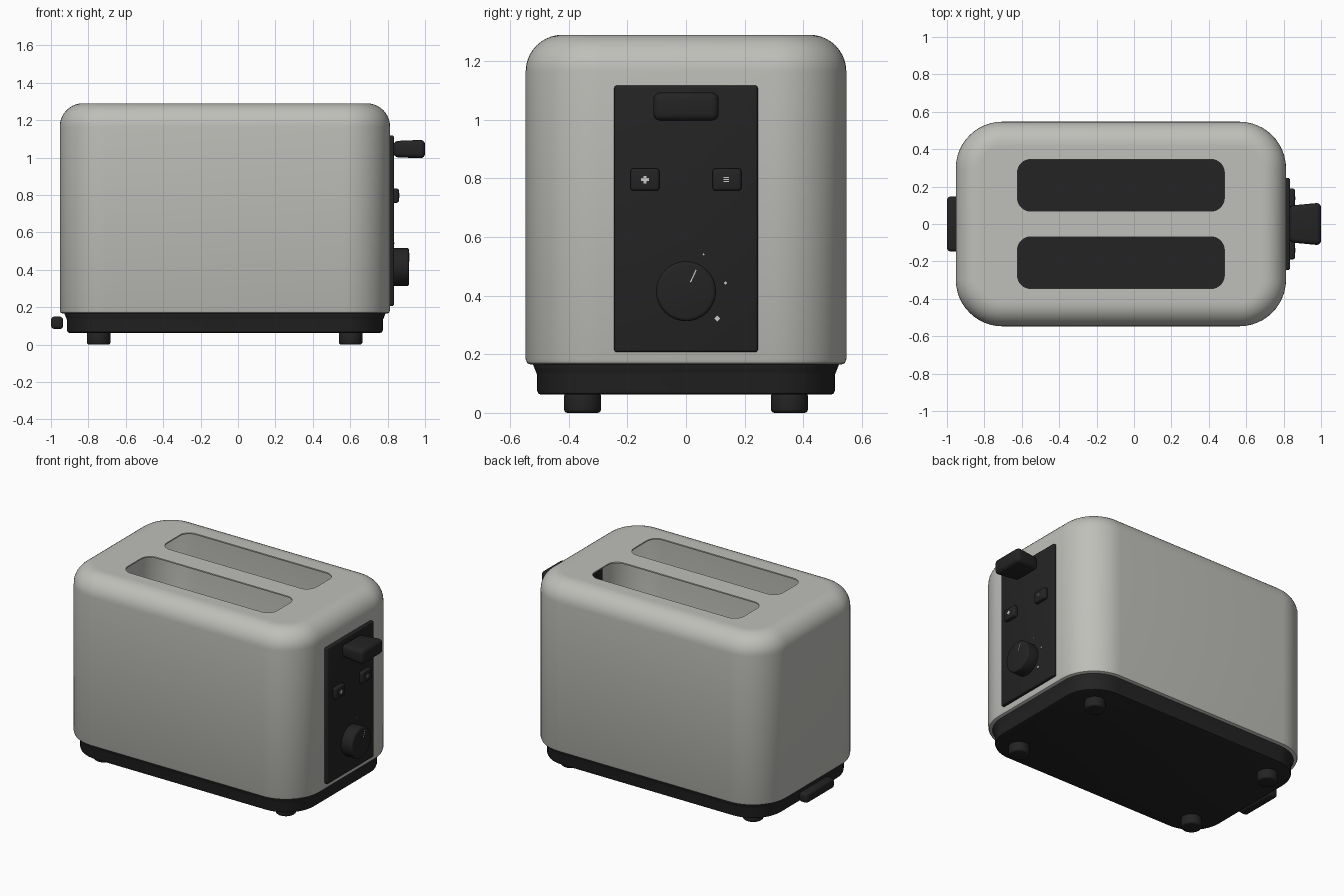
import bpy, bmesh
from math import sin, cos, pi, radians
from mathutils import Matrix, Vector

cube = bpy.data.objects.get("Cube")
if cube:
    bpy.data.objects.remove(cube, do_unlink=True)


def material(name, color, rough):
    m = bpy.data.materials.new(name)
    m.use_nodes = True
    m.diffuse_color = (*color, 1)
    bsdf = m.node_tree.nodes["Principled BSDF"]
    bsdf.inputs["Base Color"].default_value = (*color, 1)
    bsdf.inputs["Roughness"].default_value = rough
    return m


STEEL = material("warm grey metal", (0.52, 0.52, 0.49), 0.4)
BLACK = material("black plastic", (0.017, 0.017, 0.017), 0.5)
PRINT = material("light grey print", (0.6, 0.6, 0.6), 0.6)

MID_X = -0.07   # centre of the housing along x
FACE_X = 0.835  # outer surface of the control panel


def finish(name, bm, mat, thickness=0):
    bmesh.ops.recalc_face_normals(bm, faces=bm.faces)
    mesh = bpy.data.meshes.new(name)
    bm.to_mesh(mesh)
    bm.free()
    mesh.materials.append(mat)
    ob = bpy.data.objects.new(name, mesh)
    bpy.context.collection.objects.link(ob)
    bpy.ops.object.select_all(action='DESELECT')
    ob.select_set(True)
    bpy.context.view_layer.objects.active = ob
    if thickness:
        mod = ob.modifiers.new("sheet", 'SOLIDIFY')
        mod.thickness = thickness
        mod.offset = -1
        bpy.ops.object.modifier_apply(modifier=mod.name)
    bpy.ops.object.shade_smooth_by_angle(angle=radians(35))
    return ob


def ring(bm, cx, cy, hx, hy, r, z, n=12):
    """Rounded rectangle of vertices at height z."""
    verts = []
    for q, (sx, sy) in enumerate([(1, 1), (-1, 1), (-1, -1), (1, -1)]):
        for i in range(n + 1):
            a = (q + i / n) * pi / 2
            verts.append(bm.verts.new((cx + sx * (hx - r) + r * cos(a),
                                       cy + sy * (hy - r) + r * sin(a), z)))
    return verts


def loft(bm, hx, hy, r, profile):
    """Stack inset rounded rectangles; profile holds (inset, z) pairs."""
    rings = [ring(bm, MID_X, 0, hx - d, hy - d, r - d, z) for d, z in profile]
    for a, b in zip(rings, rings[1:]):
        for i in range(len(a)):
            j = (i + 1) % len(a)
            bm.faces.new((a[i], a[j], b[j], b[i]))
    return rings


def loop_edges(bm, verts):
    pairs = zip(verts, verts[1:] + verts[:1])
    return [bm.edges.get(p) or bm.edges.new(p) for p in pairs]


def box(name, lo, hi, mat, bevel=0, segments=3, turn=0, root_scale=1):
    """Box from corner to corner; turn rotates about x, root_scale narrows the -x end."""
    lo, hi = Vector(lo), Vector(hi)
    bm = bmesh.new()
    bmesh.ops.create_cube(bm, size=1)
    for v in bm.verts:
        k = root_scale if v.co.x < 0 else 1
        v.co = Vector((v.co.x, v.co.y * k, v.co.z * k)) * (hi - lo)
    if bevel:
        bmesh.ops.bevel(bm, geom=bm.edges[:], offset=bevel, segments=segments,
                        profile=0.5, affect='EDGES')
    bm.transform(Matrix.Translation((lo + hi) / 2) @ Matrix.Rotation(turn, 4, 'X'))
    return finish(name, bm, mat)


def cylinder(name, center, radius, depth, mat, bevel, axis='Z', sides=48):
    bm = bmesh.new()
    bmesh.ops.create_cone(bm, cap_ends=True, segments=sides, radius1=radius,
                          radius2=radius, depth=depth)
    rims = [e for e in bm.edges if abs(e.verts[0].co.z - e.verts[1].co.z) < 1e-5]
    bmesh.ops.bevel(bm, geom=rims, offset=bevel, segments=3, profile=0.5,
                    affect='EDGES')
    if axis == 'X':
        bm.transform(Matrix.Rotation(pi / 2, 4, 'Y'))
    bm.transform(Matrix.Translation(center))
    return finish(name, bm, mat)


def plate(name, x, y, z, w, h, turn=0):
    """Thin printed mark on a surface facing +x."""
    return box(name, (x - 0.002, y - w / 2, z - h / 2),
               (x + 0.003, y + w / 2, z + h / 2), PRINT, turn=turn)


# Hollow sheet-metal housing, open below, with two bread slots in the top
bm = bmesh.new()
ROUND, TOP = 0.125, 1.29
profile = [(0.05, 0.165), (0.016, 0.165), (0.005, 0.17), (0, 0.183)]
profile += [(ROUND * (1 - cos(a)), TOP - ROUND + ROUND * sin(a))
            for a in (i * pi / 20 for i in range(11))]
profile.append((ROUND + 0.006, TOP))
rings = loft(bm, 0.883, 0.547, 0.25, profile)
edges = loop_edges(bm, rings[-1])
for side in (-1, 1):
    slot = ring(bm, MID_X, side * 0.207, 0.553, 0.138, 0.07, TOP, n=8)
    edges += loop_edges(bm, slot)
bmesh.ops.triangle_fill(bm, use_beauty=True, edges=edges, normal=(0, 0, 1))
finish("housing", bm, STEEL, thickness=0.008)

# Base tray that closes the housing
bm = bmesh.new()
rings = loft(bm, 0.862, 0.526, 0.23,
             [(0.032, 0.062), (0.022, 0.066), (0.018, 0.076), (0.018, 0.13),
              (0.012, 0.145), (0.004, 0.165), (0.004, 0.176)])
bm.faces.new(rings[0])
bm.faces.new(rings[-1])
finish("base", bm, BLACK)

# Feet
for x, x_name in ((-0.745, "right"), (0.602, "left")):
    for side, y_name in ((-1, "front"), (1, "back")):
        cylinder(f"{y_name}_{x_name}_foot", (x, side * 0.353, 0.035),
                 0.063, 0.07, BLACK, 0.012, sides=32)

# Crumb tray handle
box("crumb_tray_handle", (-1.0, -0.147, 0.083), (-0.935, 0.147, 0.15), BLACK, 0.018)

# Control panel, lever, buttons and knob
box("control_panel", (0.785, -0.245, 0.207), (FACE_X, 0.245, 1.117), BLACK, 0.009)
box("lever", (0.83, -0.114, 0.995), (1.0, 0.114, 1.095), BLACK, 0.026, 4,
    root_scale=0.86)
for side, label in ((-1, "front"), (1, "back")):
    box(f"{label}_button", (0.82, side * 0.14 - 0.049, 0.758),
        (0.86, side * 0.14 + 0.049, 0.834), BLACK, 0.01)
cylinder("knob", (0.87, 0, 0.415), 0.102, 0.09, BLACK, 0.012, axis='X', sides=64)

# Printed marks
plate("plus_bar_flat", 0.86, -0.14, 0.796, 0.026, 0.01)
plate("plus_bar_upright", 0.86, -0.14, 0.796, 0.01, 0.026)
for i in (-1, 0, 1):
    plate("button_line", 0.86, 0.137, 0.796 + i * 0.007, 0.018, 0.003)
plate("knob_pointer", 0.915, 0.025, 0.467, 0.004, 0.046, turn=radians(-25))
for y, z, size in ((0.06, 0.541, 0.006), (0.135, 0.443, 0.008), (0.107, 0.322, 0.014)):
    plate("dial_mark", FACE_X, y, z, size, size, turn=pi / 4)
